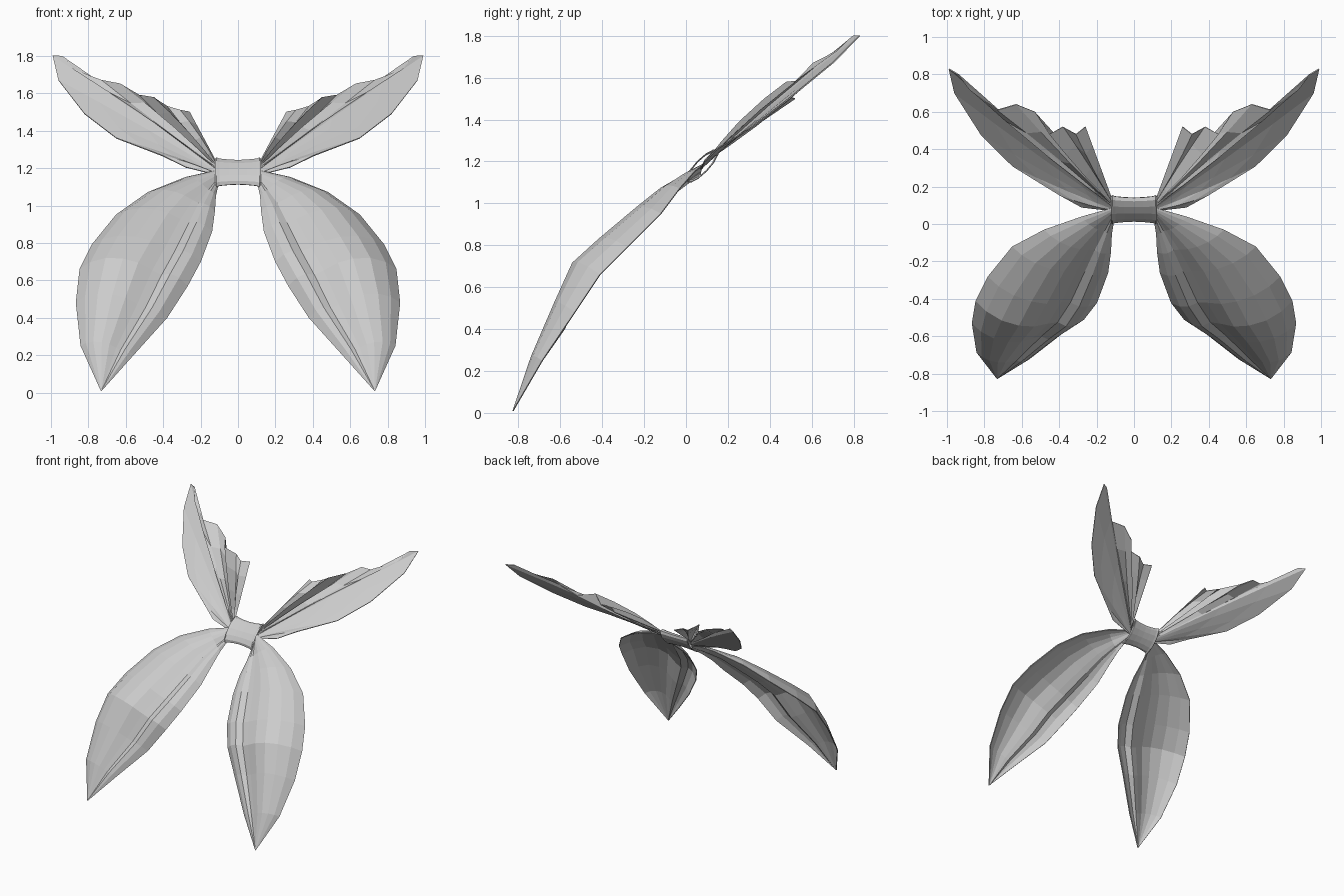
import bpy, math
from mathutils import Vector

if "Cube" in bpy.data.objects:
    bpy.data.objects.remove(bpy.data.objects["Cube"])


def make_grid(name, rows, closed=False):
    """Skin a list of vertex rows with flat quads."""
    n = len(rows[0])
    verts = [v for row in rows for v in row]
    faces = []
    for r in range(len(rows) - 1):
        for c in range(n if closed else n - 1):
            d = (c + 1) % n
            faces.append((r * n + c, (r + 1) * n + c, (r + 1) * n + d, r * n + d))
    mesh = bpy.data.meshes.new(name)
    mesh.from_pydata(verts, [], faces)
    mesh.update()
    ob = bpy.data.objects.new(name, mesh)
    bpy.context.collection.objects.link(ob)
    return ob


def cloth(ob):
    """Give the sheet a little thickness and mirror it to the other side."""
    s = ob.modifiers.new("thickness", 'SOLIDIFY')
    s.thickness, s.offset = 0.006, 0
    m = ob.modifiers.new("mirror", 'MIRROR')
    m.merge_threshold = 0.0001


# Lower loops: inner edge, outer edge and forward bulge of each row
loop_rows = [
    ((.10, .07, 1.14), (.10, .09, 1.19), .01),
    ((.12, -.05, 1.05), (.28, .04, 1.15), .03),
    ((.125, -.15, .97), (.48, -.03, 1.07), .06),
    ((.14, -.26, .86), (.65, -.12, .95), .09),
    ((.20, -.42, .70), (.78, -.28, .79), .11),
    ((.27, -.51, .57), (.845, -.41, .66), .13),
    ((.38, -.58, .40), (.865, -.53, .48), .11),
    ((.56, -.72, .20), (.84, -.685, .25), .055),
    ((.73, -.825, .01), (.732, -.825, .01), 0),
]
# Cross-section of the loop: position across, relative height (two soft folds)
section = [(0, 0), (.08, .4), (.16, .55), (.24, .4), (.33, .58), (.46, .9),
           (.6, 1), (.76, .88), (.9, .5), (1, 0)]
front = Vector((0, -.7, .7))
rows = []
for inner, outer, bulge in loop_rows:
    a, b = Vector(inner), Vector(outer)
    rows.append([a.lerp(b, s) + front * bulge * h for s, h in section])
cloth(make_grid("lower_loops", rows))

# Upper tails: pleats fan out from the knot to this ragged hem
hem = [(.28, .09, 1.205), (.40, .155, 1.265), (.65, .31, 1.36), (.82, .48, 1.49),
       (.96, .70, 1.67), (.99, .83, 1.80), (.94, .80, 1.80), (.88, .72, 1.73),
       (.73, .61, 1.67), (.63, .64, 1.65), (.53, .60, 1.59), (.45, .48, 1.58),
       (.38, .52, 1.53), (.31, .48, 1.51), (.26, .52, 1.50)]
rows = []
for t in (0, .2, .45, .75, 1):
    row = []
    for i, p in enumerate(hem):
        root = Vector((.10, .07, 1.16)).lerp(Vector((.11, .11, 1.22)), i / (len(hem) - 1))
        # smooth belly on the outer side, sharp pleats on the inner side
        fold = .012 if i < 7 else (.022 if i % 2 else -.012)
        if i in (0, len(hem) - 1):
            fold = 0
        row.append(root.lerp(Vector(p), t) + front * fold * math.sin(math.pi * t))
    rows.append(row)
cloth(make_grid("upper_tails", rows))

# Knot: flattened, waisted sleeve with raised rims, tilted with the bow
along = Vector((0, .7, .72))
rows = []
for x, size in ((-.11, .85), (-.122, 1), (-.115, 1.08), (-.1, 1.0), (-.05, .93), (0, .9),
                (.05, .93), (.1, 1.0), (.115, 1.08), (.122, 1), (.11, .85)):
    row = []
    for i in range(12):
        a = -math.tau * i / 12
        row.append(Vector((x, .077, 1.178)) + along * .1 * size * math.cos(a)
                   + front * .032 * size * math.sin(a))
    rows.append(row)
knot = make_grid("knot", rows, closed=True)
side = max(knot.data.polygons, key=lambda p: p.center.z - abs(p.center.x))
if side.normal.z < 0:
    knot.data.flip_normals()
